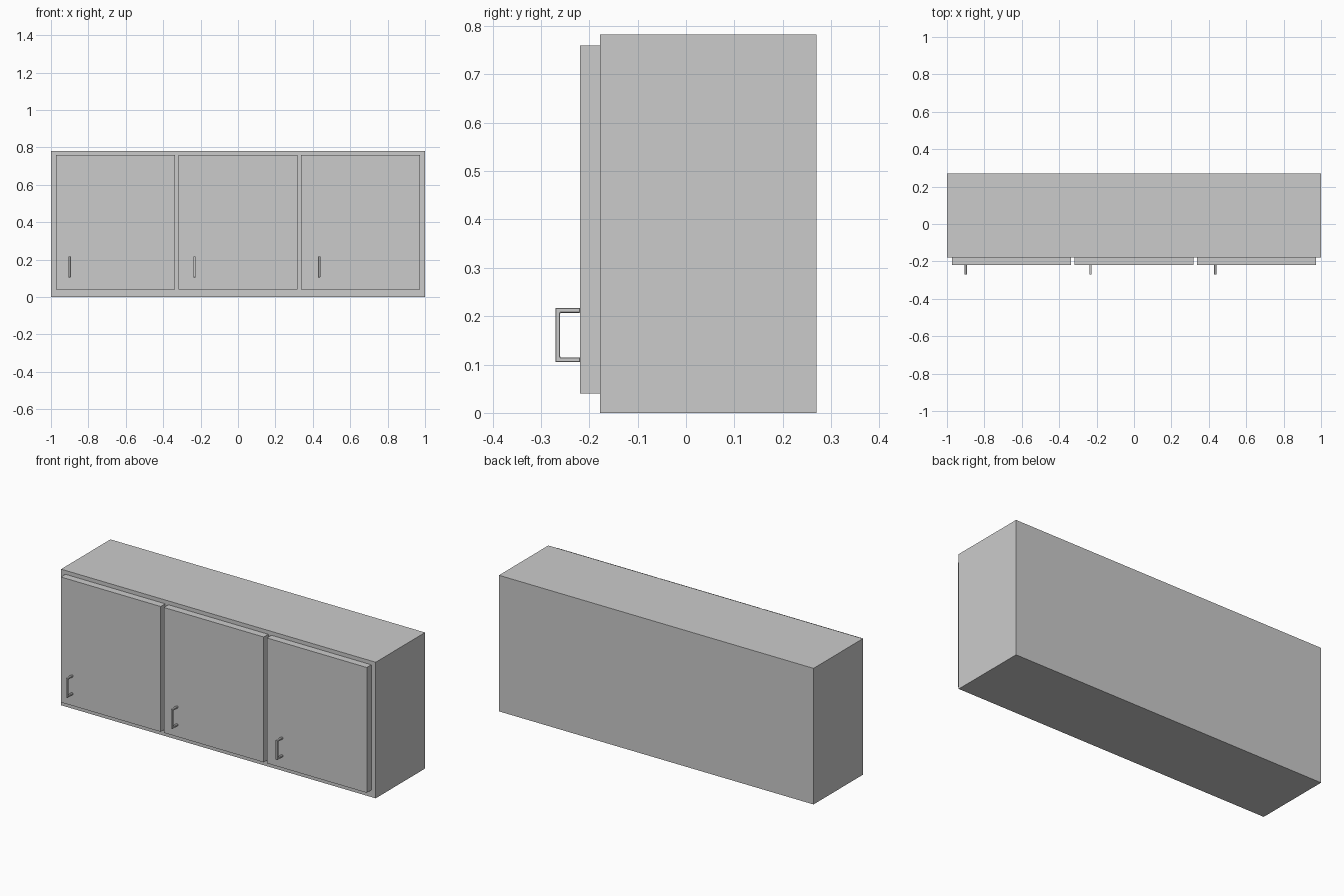
import bpy, bmesh

if "Cube" in bpy.data.objects:
    bpy.data.objects.remove(bpy.data.objects["Cube"])


def finish(name, bm, bevel=0.0):
    bmesh.ops.recalc_face_normals(bm, faces=bm.faces)
    mesh = bpy.data.meshes.new(name)
    bm.to_mesh(mesh)
    bm.free()
    obj = bpy.data.objects.new(name, mesh)
    bpy.context.collection.objects.link(obj)
    if bevel:
        mod = obj.modifiers.new("edge_bevel", 'BEVEL')
        mod.width = bevel
        mod.segments = 1
    return obj


def extrude_x(name, profile, x0, x1, bevel=0.0):
    """Extrude a (y, z) profile from x0 to x1."""
    bm = bmesh.new()
    face = bm.faces.new([bm.verts.new((x0, y, z)) for y, z in profile])
    ext = bmesh.ops.extrude_face_region(bm, geom=[face])
    verts = [g for g in ext["geom"] if isinstance(g, bmesh.types.BMVert)]
    bmesh.ops.translate(bm, verts=verts, vec=(x1 - x0, 0, 0))
    return finish(name, bm, bevel)


def rect(y0, y1, z0, z1):
    return [(y0, z0), (y1, z0), (y1, z1), (y0, z1)]


# Cabinet body
BODY_FRONT, DOOR_FRONT, GRIP_FRONT = -0.178, -0.219, -0.27
extrude_x("cabinet_body", rect(BODY_FRONT, 0.27, 0, 0.782), -1, 1)

# Bracket handle side profile
Z0, Z1, T = 0.105, 0.217, 0.01
bracket = [(DOOR_FRONT, Z0), (GRIP_FRONT, Z0), (GRIP_FRONT, Z1), (DOOR_FRONT, Z1),
           (DOOR_FRONT, Z1 - T), (GRIP_FRONT + T, Z1 - T),
           (GRIP_FRONT + T, Z0 + T), (DOOR_FRONT, Z0 + T)]

# Three doors, each with a handle
for i in range(3):
    x = -0.973 + i * 0.655
    extrude_x(f"door_{i + 1}", rect(DOOR_FRONT, BODY_FRONT, 0.04, 0.76), x, x + 0.635)
    hx = -0.9 + i * 0.667
    extrude_x(f"door_handle_{i + 1}", bracket, hx - 0.006, hx + 0.006, bevel=0.0012)
